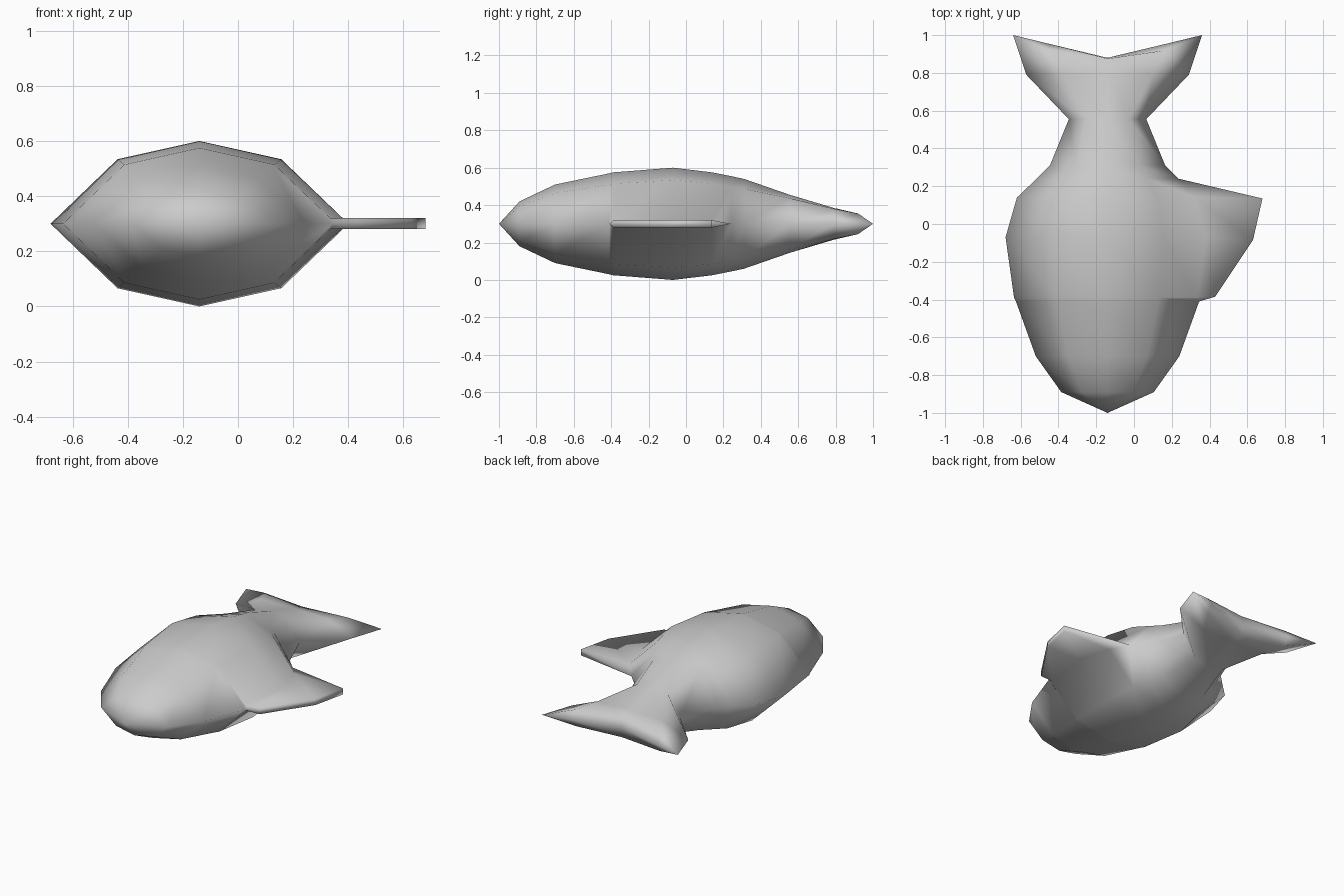
import bpy
import bmesh

cube = bpy.data.objects.get("Cube")
if cube:
    bpy.data.objects.remove(cube, do_unlink=True)

MID_X, MID_Z, FIN_T = -0.14, 0.3, 0.02

# Stations from nose to tail: y, half width, half height, shoulder height ratio
STATIONS = [
    (-1.0, 0, 0, 1),
    (-0.89, 0.245, 0.12, 0.78),
    (-0.7, 0.38, 0.21, 0.78),
    (-0.41, 0.485, 0.27, 0.78),
    (-0.39, 0.495, 0.275, 0.78),
    (-0.07, 0.54, 0.3, 0.78),
    (0.14, 0.48, 0.275, 0.78),
    (0.24, 0.375, 0.255, 0.78),
    (0.31, 0.305, 0.24, 0.78),
    (0.555, 0.205, 0.155, 0.88),
    (0.79, 0.43, 0.085, 0.95),
]
# Outer corner of the single side fin at the stations it spans
FIN = {-0.39: (0.43, -0.385), -0.07: (0.63, -0.085), 0.14: (0.68, 0.135)}


def ring(y, half_w, half_h, ratio):
    """Cross-section: fin corner, fin root, upper half, left edge, lower half."""
    shoulder = 0.55 * half_w
    edge = MID_X + half_w
    if y in FIN:
        tip_x, tip_y = FIN[y]
        root, tip, t = edge - 0.02, (tip_x, tip_y), FIN_T
    else:
        root, tip, t = edge, (edge, y), 0
    upper = [(tip[0], tip[1], t), (root, y, t),
             (MID_X + shoulder, y, half_h * ratio), (MID_X, y, half_h),
             (MID_X - shoulder, y, half_h * ratio)]
    lower = [(x, py, -z) for x, py, z in reversed(upper)]
    return upper + [(MID_X - half_w, y, 0)] + lower


def tail_ring(shoulder_y, middle_y, thickness):
    """Forked end of the tail; zero thickness closes it to one edge."""
    tip = (MID_X + 0.5, 1.0, 0)
    upper = [tip, tip, (MID_X + 0.31, shoulder_y, thickness),
             (MID_X, middle_y, thickness * 1.15),
             (MID_X - 0.31, shoulder_y, thickness)]
    lower = [(x, y, -z) for x, y, z in reversed(upper)]
    return upper + [(MID_X - 0.5, 1.0, 0)] + lower


rings = [ring(*s) for s in STATIONS]
rings += [tail_ring(0.92, 0.875, 0.055), tail_ring(0.954, 0.88, 0)]

# Skin the cross-sections, then weld the collapsed points
bm = bmesh.new()
loops = [[bm.verts.new((x, y, z + MID_Z)) for x, y, z in r] for r in rings]
for a, b in zip(loops, loops[1:]):
    n = len(a)
    for i in range(n):
        j = (i + 1) % n
        bm.faces.new((a[i], b[i], b[j], a[j]))
bmesh.ops.remove_doubles(bm, verts=bm.verts[:], dist=0.0005)
bmesh.ops.dissolve_degenerate(bm, edges=bm.edges[:], dist=0.0005)
bmesh.ops.recalc_face_normals(bm, faces=bm.faces[:])
for face in bm.faces:
    face.smooth = True

mesh = bpy.data.meshes.new("fish_body")
bm.to_mesh(mesh)
bm.free()
body = bpy.data.objects.new("fish_body", mesh)
bpy.context.collection.objects.link(body)

# Plain grey surface
grey = bpy.data.materials.new("light_grey")
grey.use_nodes = True
grey.diffuse_color = (0.6, 0.6, 0.6, 1)
grey.node_tree.nodes["Principled BSDF"].inputs["Base Color"].default_value = (0.6, 0.6, 0.6, 1)
mesh.materials.append(grey)
